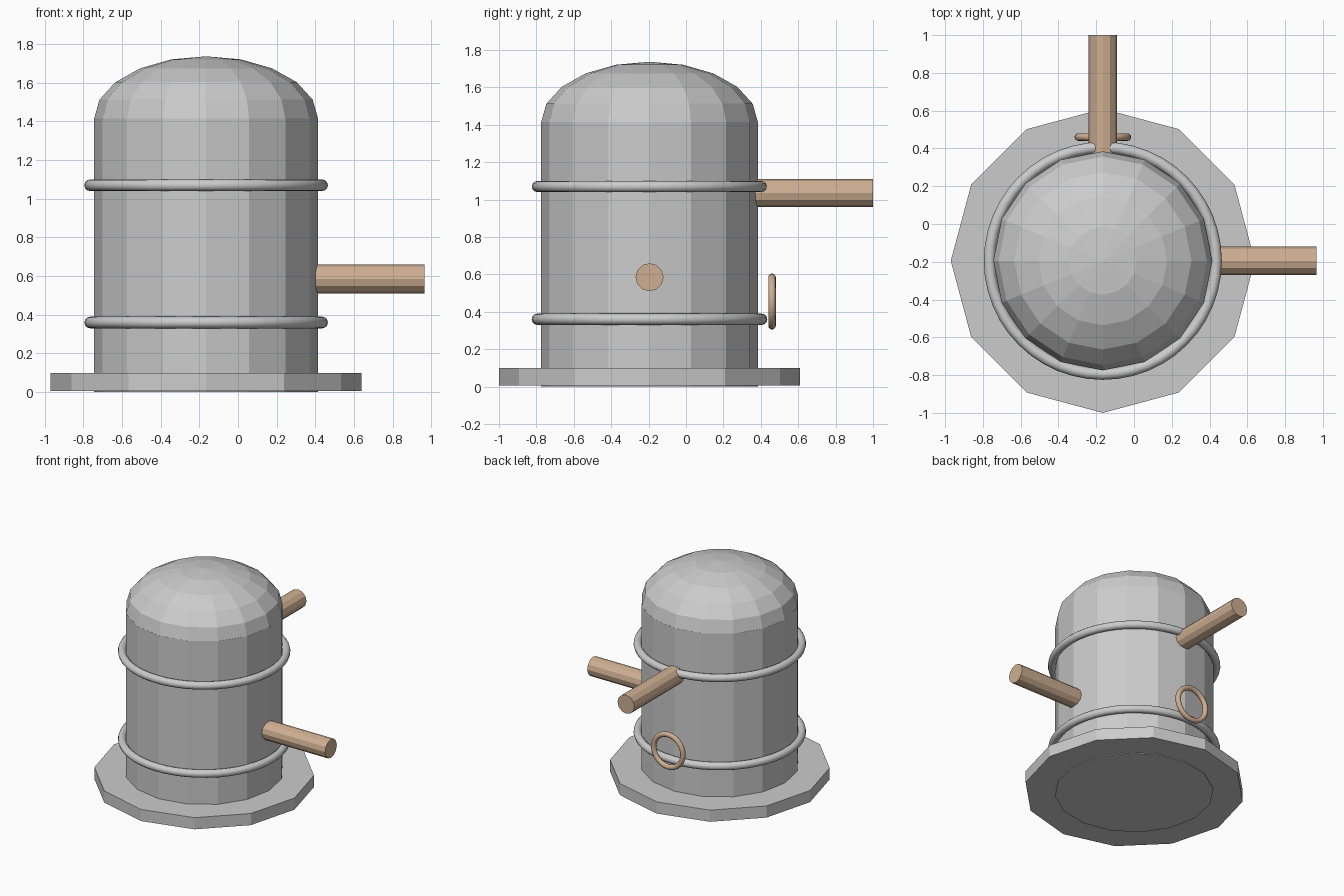
import bpy
from math import pi, sin, cos

if "Cube" in bpy.data.objects:
    bpy.data.objects.remove(bpy.data.objects["Cube"])

CX, CY = -0.165, -0.195   # tank axis
R = 0.58                  # tank radius

brown = bpy.data.materials.new("copper_brown")
brown.diffuse_color = (0.62, 0.43, 0.29, 1)
brown.use_nodes = True
brown.node_tree.nodes["Principled BSDF"].inputs["Base Color"].default_value = brown.diffuse_color


def cylinder(name, sides, radius, start, end, axis="z", mat=None):
    """Cylinder between two coordinates along a world axis; start is a full point."""
    i = "xyz".index(axis)
    centre = list(start)
    centre[i] = (start[i] + end) / 2
    rot = {"x": (0, pi / 2, 0), "y": (pi / 2, 0, 0), "z": (0, 0, 0)}[axis]
    bpy.ops.mesh.primitive_cylinder_add(vertices=sides, radius=radius, depth=abs(end - start[i]),
                                        location=centre, rotation=rot)
    ob = bpy.context.object
    ob.name = name
    if mat:
        ob.data.materials.append(mat)
    return ob


def ring(name, major, minor, loc, rot=(0, 0, 0), segs=48, mat=None):
    bpy.ops.mesh.primitive_torus_add(major_radius=major, minor_radius=minor, major_segments=segs,
                                     minor_segments=12, location=loc, rotation=rot)
    ob = bpy.context.object
    ob.name = name
    bpy.ops.object.shade_smooth()
    if mat:
        ob.data.materials.append(mat)


def dome(name, sides, steps, radius, height, loc):
    """Half ellipsoid, closed underneath."""
    verts, faces = [], []
    for k in range(steps):
        a = pi / 2 * k / steps
        for s in range(sides):
            t = 2 * pi * s / sides
            verts.append((radius * cos(a) * cos(t), radius * cos(a) * sin(t), height * sin(a)))
    verts.append((0, 0, height))
    for s in range(sides):
        n = (s + 1) % sides
        for k in range(steps - 1):
            b, u = k * sides, (k + 1) * sides
            faces.append((b + s, b + n, u + n, u + s))
        last = (steps - 1) * sides
        faces.append((last + s, last + n, len(verts) - 1))
    faces.append(tuple(reversed(range(sides))))
    me = bpy.data.meshes.new(name)
    me.from_pydata(verts, [], faces)
    ob = bpy.data.objects.new(name, me)
    ob.location = loc
    bpy.context.collection.objects.link(ob)


# Tank: twelve-sided foot, sixteen-sided body, domed lid
cylinder("base_plate", 12, 0.805, (CX, CY, 0.006), 0.1)
cylinder("tank_body", 16, R, (CX, CY, 0), 1.415)
dome("dome_lid", 16, 5, R, 0.325, (CX, CY, 1.412))

# Bands round the body
for name, z in (("lower_band", 0.36), ("upper_band", 1.07)):
    ring(name, 0.60, 0.03, (CX, CY, z))

# Side and rear pipes
cylinder("side_pipe", 12, 0.075, (0.36, CY, 0.585), 0.965, "x", brown)
cylinder("rear_pipe", 12, 0.075, (CX, 0.33, 1.035), 1.0, "y", brown)

# Valve wheel behind the tank
ring("valve_wheel", 0.13, 0.02, (CX, 0.46, 0.455), (pi / 2, 0, 0), 32, brown)
